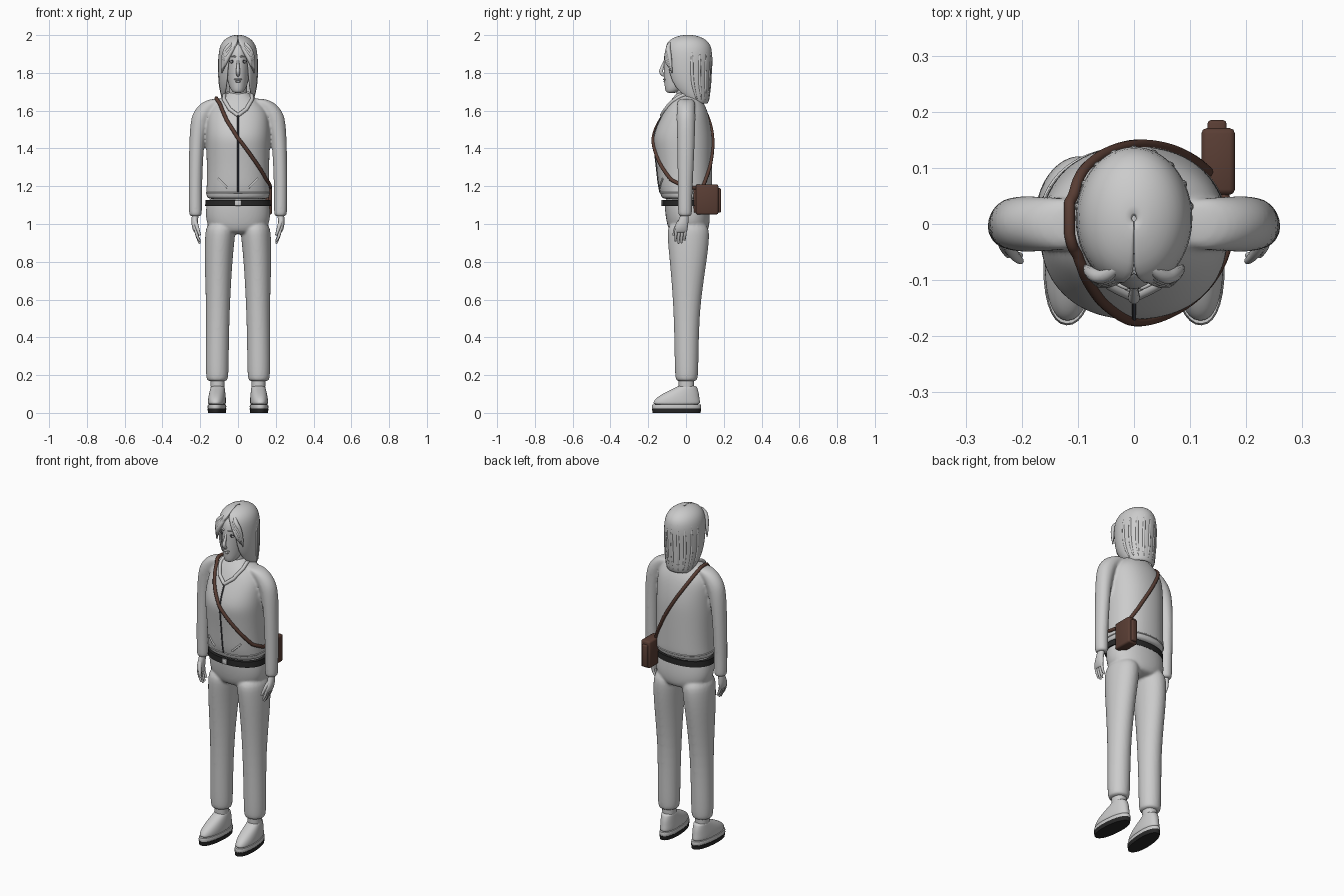
import bpy, bmesh
from math import sin, cos, pi, radians, copysign
from mathutils import Vector, Matrix
from mathutils.bvhtree import BVHTree

if "Cube" in bpy.data.objects:
    bpy.data.objects.remove(bpy.data.objects["Cube"])


def material(name, *rgb):
    m = bpy.data.materials.new(name)
    m.use_nodes = True
    m.diffuse_color = (*rgb, 1)
    m.node_tree.nodes["Principled BSDF"].inputs["Base Color"].default_value = (*rgb, 1)
    return m


GREY = material("light grey", 0.6, 0.6, 0.6)
BROWN = material("brown leather", 0.1, 0.047, 0.034)
BLACK = material("black rubber", 0.02, 0.02, 0.02)
DARK = material("dark metal", 0.06, 0.06, 0.07)
SIDES = ((1, "left"), (-1, "right"))


def finish(name, mesh, mat, sub=0, voxel=0):
    """Make an object with smooth shading and optional smoothing modifiers."""
    mesh.materials.clear()
    mesh.materials.append(mat)
    for p in mesh.polygons:
        p.use_smooth = True
        p.material_index = 0
    mesh.set_sharp_from_angle(angle=radians(50))
    ob = bpy.data.objects.new(name, mesh)
    bpy.context.collection.objects.link(ob)
    if sub:
        ob.modifiers.new("subdivide", 'SUBSURF').levels = sub
        ob.modifiers["subdivide"].render_levels = sub
    if voxel:
        r = ob.modifiers.new("merge", 'REMESH')
        r.mode, r.voxel_size, r.use_smooth_shade = 'VOXEL', voxel, True
        s = ob.modifiers.new("soften", 'SMOOTH')
        s.factor, s.iterations = 0.5, 5
    return ob


def part(name, bm, mat, sub=0, voxel=0):
    mesh = bpy.data.meshes.new(name)
    bm.to_mesh(mesh)
    bm.free()
    return finish(name, mesh, mat, sub, voxel)


def loft(bm, rings, n=24, power=2.0, side=1):
    """Stack oval rings given as (x, y, z, half width, half depth)."""
    rows = []
    for x, y, z, rx, ry in rings:
        row = []
        for i in range(n):
            a, b = sin(2 * pi * i / n), -cos(2 * pi * i / n)
            a, b = (copysign(abs(v) ** (2 / power), v) for v in (a, b))
            row.append(bm.verts.new((side * x + rx * a, y + ry * b, z)))
        rows.append(row)
    for lo, hi in zip(rows, rows[1:]):
        for i in range(n):
            j = (i + 1) % n
            bm.faces.new((lo[i], lo[j], hi[j], hi[i]))
    bm.faces.new(rows[0][::-1])
    bm.faces.new(rows[-1])
    return bm


def tube(name, points, radius, mat, taper=None, smooth=True):
    """Sweep a round section along points and keep the result as a mesh."""
    cu = bpy.data.curves.new(name, 'CURVE')
    cu.dimensions, cu.bevel_depth, cu.bevel_resolution = '3D', radius, 3
    cu.use_fill_caps, cu.resolution_u = True, 6
    sp = cu.splines.new('NURBS' if smooth else 'POLY')
    sp.points.add(len(points) - 1)
    for i, (p, q) in enumerate(zip(sp.points, points)):
        p.co = (*q, 1)
        p.radius = taper[i] if taper else 1
    if smooth:
        sp.use_endpoint_u, sp.order_u = True, 3
    ob = bpy.data.objects.new(name + " path", cu)
    bpy.context.collection.objects.link(ob)
    dg = bpy.context.evaluated_depsgraph_get()
    mesh = bpy.data.meshes.new_from_object(ob.evaluated_get(dg))
    bpy.data.objects.remove(ob)
    mesh.name = name
    return finish(name, mesh, mat)


def box(name, lo, hi, mat, bevel):
    bm = bmesh.new()
    bmesh.ops.create_cube(bm, size=1)
    lo, hi = Vector(lo), Vector(hi)
    bmesh.ops.scale(bm, vec=hi - lo, verts=bm.verts)
    bmesh.ops.translate(bm, vec=(lo + hi) / 2, verts=bm.verts)
    bmesh.ops.bevel(bm, geom=bm.edges[:], offset=bevel, segments=2, affect='EDGES', profile=0.5)
    return part(name, bm, mat)


def ball(name, centre, size, mat):
    bm = bmesh.new()
    bmesh.ops.create_uvsphere(bm, u_segments=16, v_segments=10, radius=1)
    bmesh.ops.scale(bm, vec=size, verts=bm.verts)
    bmesh.ops.translate(bm, vec=centre, verts=bm.verts)
    return part(name, bm, mat)


# Jacket: torso and sleeves merged into one surface
bm = loft(bmesh.new(), [(0, 0, 1.13, .155, .118), (0, 0, 1.14, .168, .132), (0, 0, 1.17, .169, .138),
    (0, -.004, 1.2, .167, .143), (0, -.008, 1.3, .166, .148), (0, -.014, 1.4, .169, .155),
    (0, -.018, 1.46, .17, .158), (0, -.01, 1.53, .168, .141), (0, 0, 1.6, .16, .115),
    (0, .002, 1.65, .115, .088), (0, .005, 1.685, .066, .06), (0, .005, 1.7, .055, .05)], power=2.2)
for s, side in SIDES:
    loft(bm, [(.225, -.005, 1.04, .03, .032), (.225, -.005, 1.05, .035, .038), (.226, -.005, 1.15, .035, .038),
        (.224, -.002, 1.3, .037, .043), (.218, 0, 1.45, .04, .047), (.203, 0, 1.54, .049, .05),
        (.183, 0, 1.59, .056, .05), (.145, 0, 1.635, .06, .048), (.1, 0, 1.665, .05, .045)], side=s)
jacket = part("jacket", bm, GREY, 2, .007)

# Trousers: hips and legs merged into one surface
bm = loft(bmesh.new(), [(0, .015, .945, .09, .085), (0, .014, .97, .155, .108), (0, .01, 1.03, .174, .118),
    (0, .003, 1.1, .169, .118), (0, 0, 1.15, .16, .115)], power=2.2)
for s, side in SIDES:
    loft(bm, [(.11, .003, .165, .05, .053), (.11, .003, .18, .06, .061), (.11, .003, .3, .061, .064),
        (.106, .003, .55, .062, .068), (.104, .012, .8, .074, .098), (.096, .013, .93, .08, .113),
        (.088, .01, 1.02, .08, .11)], side=s)
part("trousers", bm, GREY, 2, .007)

# Belt and buckle
part("belt", loft(bmesh.new(), [(0, -.002, 1.094, .174, .123), (0, -.002, 1.128, .172, .123)], 48, 2.2), BLACK)
box("belt_buckle", (-.016, -.132, 1.096), (.016, -.118, 1.126), GREY, .003)

# Shoes, soles and ankles
for s, side in SIDES:
    layers = (("sole", BLACK, 0, [(.108, -.05, 0, .046, .127), (.108, -.05, .024, .049, .131)]),
        ("midsole", GREY, 0, [(.108, -.05, .024, .047, .129), (.108, -.05, .034, .049, .131),
            (.108, -.05, .045, .046, .128)]),
        ("shoe", GREY, 2, [(.108, -.05, .04, .044, .122), (.108, -.05, .055, .047, .126),
            (.108, -.044, .08, .046, .115), (.108, -.022, .108, .042, .09),
            (.108, .003, .135, .037, .056), (.108, .006, .145, .034, .046)]),
        ("ankle", GREY, 0, [(.108, .002, .12, .036, .04), (.108, .002, .2, .038, .042)]))
    for name, mat, sub, rings in layers:
        bm = loft(bmesh.new(), rings, 32, 2.2, s)
        bmesh.ops.rotate(bm, cent=(s * .108, 0, 0), matrix=Matrix.Rotation(s * .07, 3, 'Z'), verts=bm.verts)
        part(f"{side}_{name}", bm, mat, sub)

# Hands with fingers and thumb
for s, side in SIDES:
    part(f"{side}_palm", loft(bmesh.new(), [(.226, -.006, 1.06, .018, .022), (.228, -.01, 1.03, .018, .024),
        (.23, -.022, .99, .017, .034), (.223, -.027, .96, .013, .034), (.22, -.027, .953, .009, .03)],
        16, side=s), GREY, 2)
    for i in range(4):
        y, drop = -.052 + .016 * i, (.91, .897, .9, .915)[i]
        tube(f"{side}_finger_{i + 1}", [(s * .224, y, .97), (s * .219, y - .002, .935), (s * .202, y - .004, drop)],
             .0085, GREY, (1, 1, .6))
    tube(f"{side}_thumb", [(s * .226, -.035, 1.01), (s * .215, -.058, .98), (s * .202, -.066, .94)],
         .01, GREY, (1.2, 1, .6))

# Head, neck and face
part("neck", loft(bmesh.new(), [(0, 0, 1.6, .05, .05), (0, -.002, 1.78, .045, .05)]), GREY)
part("head", loft(bmesh.new(), [(0, -.078, 1.693, .022, .022), (0, -.068, 1.705, .035, .042),
    (0, -.04, 1.735, .05, .074), (0, -.01, 1.78, .06, .108), (0, -.005, 1.84, .066, .113),
    (0, -.003, 1.89, .068, .115), (0, 0, 1.94, .064, .105), (0, 0, 1.97, .04, .07)]), GREY, 2)
tube("nose", [(0, -.112, 1.865), (0, -.126, 1.83), (0, -.136, 1.8), (0, -.115, 1.785)], .011, GREY, (.5, .8, 1.1, .7))
ball("upper_lip", (0, -.11, 1.766), (.021, .012, .006), GREY)
ball("lower_lip", (0, -.107, 1.755), (.018, .012, .007), GREY)
for s, side in SIDES:
    ball(f"{side}_eye", (s * .03, -.099, 1.858), (.014, .009, .008), GREY)
    ball(f"{side}_iris", (s * .03, -.106, 1.858), (.006, .004, .006), DARK)
    tube(f"{side}_eyelid", [(s * .013, -.107, 1.859), (s * .03, -.11, 1.87), (s * .046, -.096, 1.86)], .0025, DARK)
    tube(f"{side}_brow", [(s * .012, -.114, 1.885), (s * .032, -.108, 1.893), (s * .05, -.09, 1.882)], .004, GREY)

# Hair: a shell around the head, open at the face; rows are z, width, y, depth, half opening
HAIR = [(1.635, .07, .062, .053, 85), (1.66, .087, .045, .08, 66), (1.72, .099, .02, .109, 40),
    (1.8, .104, .01, .123, 34), (1.88, .105, .01, .129, 29), (1.93, .1, .01, .127, 16),
    (1.962, .086, .01, .112, 2), (1.985, .062, .01, .083, 0), (1.999, .03, .01, .04, 0), (2.002, .003, .01, .004, 0)]


def hair_point(row, t, grow=0):
    z, rx, y, ry, opening = row
    return Vector(((rx + grow) * sin(t), y - (ry + grow) * cos(t), z))


bm, cols, rows = bmesh.new(), 40, []
for row in HAIR:
    a = radians(row[4])
    rows.append([bm.verts.new(hair_point(row, a + (2 * pi - 2 * a) * i / cols)) for i in range(cols + 1)])
for lo, hi in zip(rows, rows[1:]):
    for i in range(cols):
        bm.faces.new((lo[i], lo[i + 1], hi[i + 1], hi[i]))
hair = part("hair", bm, GREY)
shell = hair.modifiers.new("thickness", 'SOLIDIFY')
shell.thickness, shell.offset = .012, -1
hair.modifiers.new("subdivide", 'SUBSURF').levels = 1

# Locks over the back and sides, and a fringe swept from the parting
for i in range(9):
    t = radians(100 + 20 * i)
    tube(f"back_lock_{i + 1}", [hair_point(HAIR[k], t, -.005) for k in (5, 4, 3, 2, 1)], .009, GREY, (.2, .9, 1, 1, .4))
for s, side in SIDES:
    for i in range(4):
        d = .011 * i
        tube(f"{side}_fringe_{i + 1}", [(s * .004, -.045 - d * 1.2, 1.975 - d * .5), (s * (.045 - d * .3), -.1, 1.955 - d),
            (s * (.082 - d * .4), -.087 - d * .5, 1.89 - d), (s * (.086 - d * .5), -.075 - d * .5, 1.8 + d)],
            .013, GREY, (.4, 1, 1, .25))

# Details that lie on the jacket
dg = bpy.context.evaluated_depsgraph_get()
surface = BVHTree.FromObject(jacket, dg)


def on_jacket(path, lift, steps=6):
    out = []
    pts = [Vector(p) for p in path]
    for a, b in zip(pts, pts[1:]):
        for k in range(steps):
            hit, normal, _, _ = surface.find_nearest(a.lerp(b, k / steps))
            out.append(hit + normal * lift)
    hit, normal, _, _ = surface.find_nearest(pts[-1])
    return out + [hit + normal * lift]


tube("zipper", on_jacket([(0, -.15, 1.165), (0, -.18, 1.4), (0, -.18, 1.47), (0, -.13, 1.59)], .001), .004, DARK)
tube("hem_seam", on_jacket([(.17 * sin(k * pi / 12), -.14 * cos(k * pi / 12), 1.165) for k in range(25)], 0, 2),
     .004, GREY)
for s, side in SIDES:
    tube(f"{side}_pocket", on_jacket([(s * .11, -.13, 1.24), (s * .06, -.15, 1.19)], .001), .005, GREY)
    tube(f"{side}_collar", on_jacket([(0, -.13, 1.575), (s * .045, -.11, 1.61), (s * .078, -.06, 1.665),
        (s * .06, .03, 1.69), (0, .07, 1.68)], .002), .01, GREY)

# Shoulder strap and bag on the left hip
tube("strap", on_jacket([(.155, .06, 1.19), (.168, 0, 1.195), (.15, -.08, 1.235), (.1, -.14, 1.32), (.05, -.17, 1.39),
    (0, -.18, 1.455), (-.06, -.14, 1.55), (-.1, -.08, 1.64), (-.115, -.02, 1.67), (-.115, .04, 1.66),
    (-.08, .09, 1.59), (0, .13, 1.45), (.08, .13, 1.31), (.145, .1, 1.2)], .003), .01, BROWN)
box("bag_body", (.131, .04, 1.06), (.165, .185, 1.19), BROWN, .006)
box("bag_cover", (.12, .052, 1.05), (.18, .171, 1.21), BROWN, .01)
